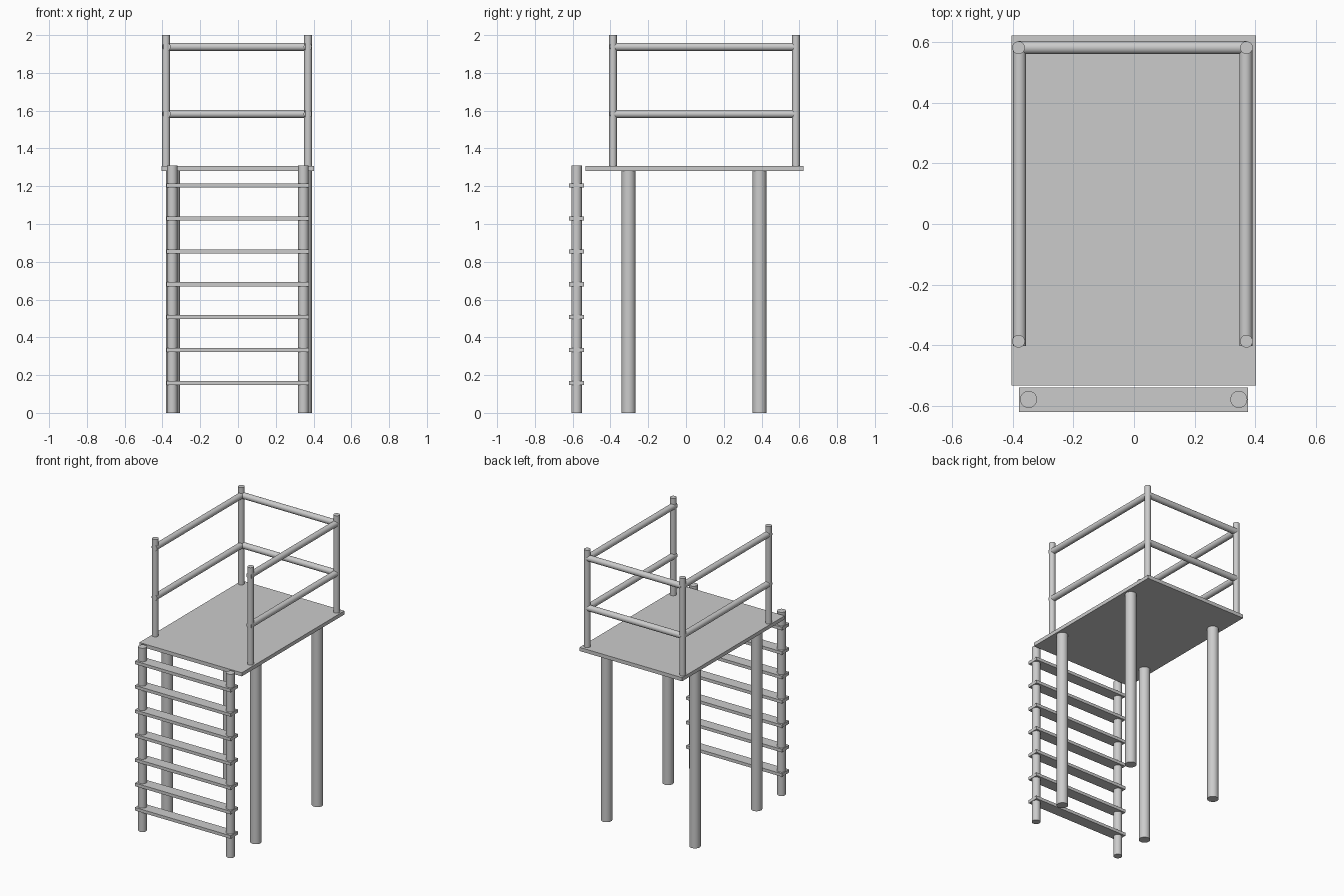
import bpy
import math
from mathutils import Vector

if "Cube" in bpy.data.objects:
    bpy.data.objects.remove(bpy.data.objects["Cube"])


def box(name, lo, hi):
    lo, hi = Vector(lo), Vector(hi)
    bpy.ops.mesh.primitive_cube_add(size=1, location=(lo + hi) / 2)
    ob = bpy.context.object
    ob.name = name
    ob.scale = hi - lo
    bpy.ops.object.transform_apply(location=False, rotation=False, scale=True)
    return ob


def tube(name, a, b, radius):
    a, b = Vector(a), Vector(b)
    d = b - a
    bpy.ops.mesh.primitive_cylinder_add(
        vertices=32, radius=radius, depth=d.length, location=(a + b) / 2,
        rotation=d.to_track_quat('Z', 'Y').to_euler())
    ob = bpy.context.object
    ob.name = name
    bpy.ops.object.shade_smooth_by_angle(angle=math.radians(35))
    return ob


# Platform deck
box("platform", (-0.405, -0.533, 1.28), (0.403, 0.623, 1.306))

# Support legs
for x in (-0.344, 0.354):
    for y in (-0.304, 0.389):
        tube("support_leg", (x, y, 0), (x, y, 1.285), 0.037)

# Guard rail posts
LEFT, RIGHT, FRONT, BACK = -0.381, 0.371, -0.387, 0.582
for x in (LEFT, RIGHT):
    for y in (FRONT, BACK):
        tube("rail_post", (x, y, 1.28), (x, y, 2.0), 0.021)

# Guard rails on both sides and the back
for z in (1.938, 1.583):
    for x in (-0.378, 0.369):
        tube("side_rail", (x, -0.403, z), (x, BACK, z), 0.0215)
    tube("back_rail", (LEFT, BACK, z), (RIGHT, BACK, z), 0.0215)

# Ladder uprights
for x in (-0.348, 0.346):
    tube("ladder_upright", (x, -0.579, 0), (x, -0.579, 1.31), 0.028)

# Ladder rungs
for i in range(7):
    z = 0.159 + i * 0.174
    box("ladder_rung", (-0.379, -0.62, z - 0.011), (0.376, -0.539, z + 0.011))
